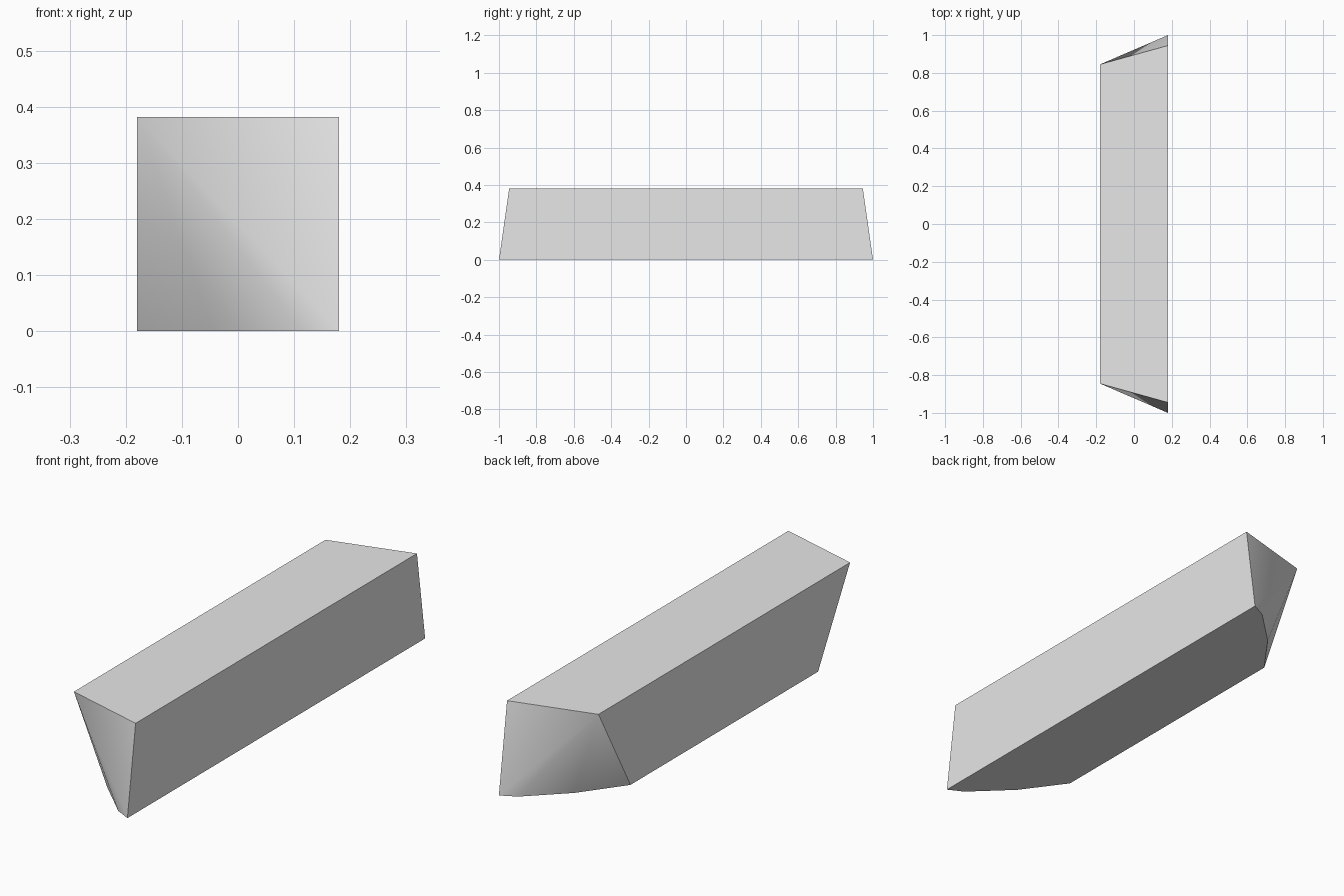
import bpy, bmesh, math

cube = bpy.data.objects.get("Cube")
if cube:
    bpy.data.objects.remove(cube, do_unlink=True)

HALF_WIDTH, HEIGHT = 0.18, 0.382

# Corners of one end: straight top edge, bowed bottom edge
top_edge = [(-HALF_WIDTH, 0.845), (HALF_WIDTH, 0.945)]
bottom_curve = [(-HALF_WIDTH, 0.63), (-0.046, 0.813), (0.113, 0.966), (HALF_WIDTH, 1.0)]

# Convex block from both mirrored ends
bm = bmesh.new()
for side in (-1, 1):
    for outline, z in ((top_edge, HEIGHT), (bottom_curve, 0.0)):
        for x, y in outline:
            bm.verts.new((x, side * y, z))
bmesh.ops.convex_hull(bm, input=bm.verts[:])
bmesh.ops.dissolve_limit(bm, angle_limit=math.radians(1),
                         verts=bm.verts[:], edges=bm.edges[:])
bmesh.ops.recalc_face_normals(bm, faces=bm.faces[:])

mesh = bpy.data.meshes.new("tapered_block")
bm.to_mesh(mesh)
bm.free()
block = bpy.data.objects.new("tapered_block", mesh)
bpy.context.collection.objects.link(block)

# Plain grey material
grey = bpy.data.materials.new("light_grey")
grey.use_nodes = True
color = (0.8, 0.8, 0.8, 1)
grey.diffuse_color = color
for node in grey.node_tree.nodes:
    if node.type == "BSDF_PRINCIPLED":
        node.inputs["Base Color"].default_value = color
mesh.materials.append(grey)

# Smooth the faceted ends, keep the box edges sharp
bpy.ops.object.select_all(action="DESELECT")
block.select_set(True)
bpy.context.view_layer.objects.active = block
bpy.ops.object.shade_smooth_by_angle(angle=math.radians(32))
